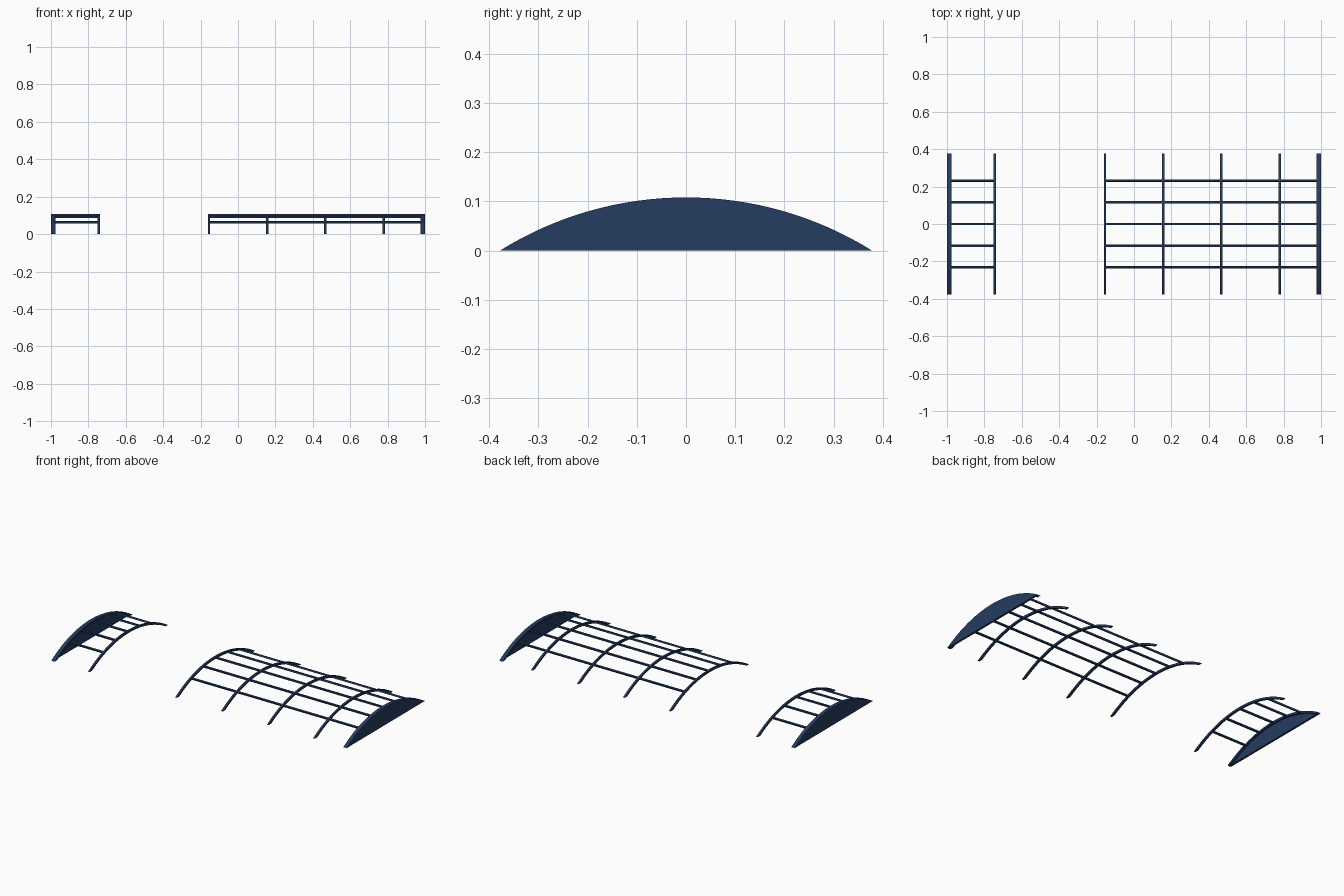
import bpy, bmesh, math

if "Cube" in bpy.data.objects:
    bpy.data.objects.remove(bpy.data.objects["Cube"])

HALF, RISE = 0.378, 0.108
R = (HALF ** 2 + RISE ** 2) / (2 * RISE)   # roof arc radius
CZ = RISE - R                              # arc centre height
DEPTH = 0.012                              # rib depth
SEG = 32

navy = bpy.data.materials.new("navy steel")
navy.diffuse_color = (0.018, 0.045, 0.115, 1)
navy.use_nodes = True
navy.node_tree.nodes["Principled BSDF"].inputs["Base Color"].default_value = navy.diffuse_color


def arc(radius):
    """Arc points in the YZ plane, from ground to ground."""
    a = math.acos(-CZ / radius)
    return [(radius * math.sin(-a + 2 * a * i / SEG),
             CZ + radius * math.cos(-a + 2 * a * i / SEG)) for i in range(SEG + 1)]


def finish(bm, name):
    bmesh.ops.recalc_face_normals(bm, faces=bm.faces)
    me = bpy.data.meshes.new(name)
    bm.to_mesh(me)
    bm.free()
    me.materials.append(navy)
    ob = bpy.data.objects.new(name, me)
    bpy.context.collection.objects.link(ob)
    bpy.context.view_layer.objects.active = ob
    bpy.ops.object.select_all(action='DESELECT')
    ob.select_set(True)
    bpy.ops.object.shade_smooth_by_angle(angle=math.radians(30))
    return ob


def strip(name, outer, inner, x0, x1):
    """Extrude the band between two polylines along x."""
    bm = bmesh.new()
    rings = [[bm.verts.new((x, y, z)) for x, (y, z) in
              ((x0, o), (x1, o), (x1, i), (x0, i))] for o, i in zip(outer, inner)]
    for a, b in zip(rings, rings[1:]):
        for k in range(4):
            n = (k + 1) % 4
            bm.faces.new((a[k], a[n], b[n], b[k]))
    bm.faces.new(rings[0])
    bm.faces.new(rings[-1])
    bmesh.ops.remove_doubles(bm, verts=bm.verts, dist=1e-5)
    return finish(bm, name)


def gable(name, x0, x1):
    """Solid end wall filling the arch."""
    bm = bmesh.new()
    f = bm.faces.new([bm.verts.new((x0, y, z)) for y, z in arc(R)])
    g = bmesh.ops.extrude_face_region(bm, geom=[f])
    bmesh.ops.translate(bm, vec=(x1 - x0, 0, 0),
                        verts=[v for v in g['geom'] if isinstance(v, bmesh.types.BMVert)])
    return finish(bm, name)


# arched ribs, including one inside each end wall
for n, x in enumerate((-0.983, -0.745, -0.155, 0.156, 0.467, 0.779, 0.983)):
    strip(f"arched_rib_{n + 1}", arc(R), arc(R - DEPTH), x - 0.006, x + 0.006)

# end walls
gable("left_end_wall", -1.0, -0.988)
gable("right_end_wall", 0.988, 1.0)

# long rails running between the ribs, tilted to follow the roof
W = 0.005
for side, x0, x1 in (("left", -0.985, -0.742), ("right", -0.158, 0.985)):
    for n, y in enumerate((-0.234, -0.117, 0, 0.117, 0.234)):
        a = math.asin(y / R)
        s, c = math.sin(a), math.cos(a)

        def at(t, r):
            return (r * s + t * c, CZ + r * c - t * s)
        strip(f"{side}_rail_{n + 1}", [at(-W, R - 0.001), at(W, R - 0.001)],
              [at(-W, R - 0.011), at(W, R - 0.011)], x0, x1)
